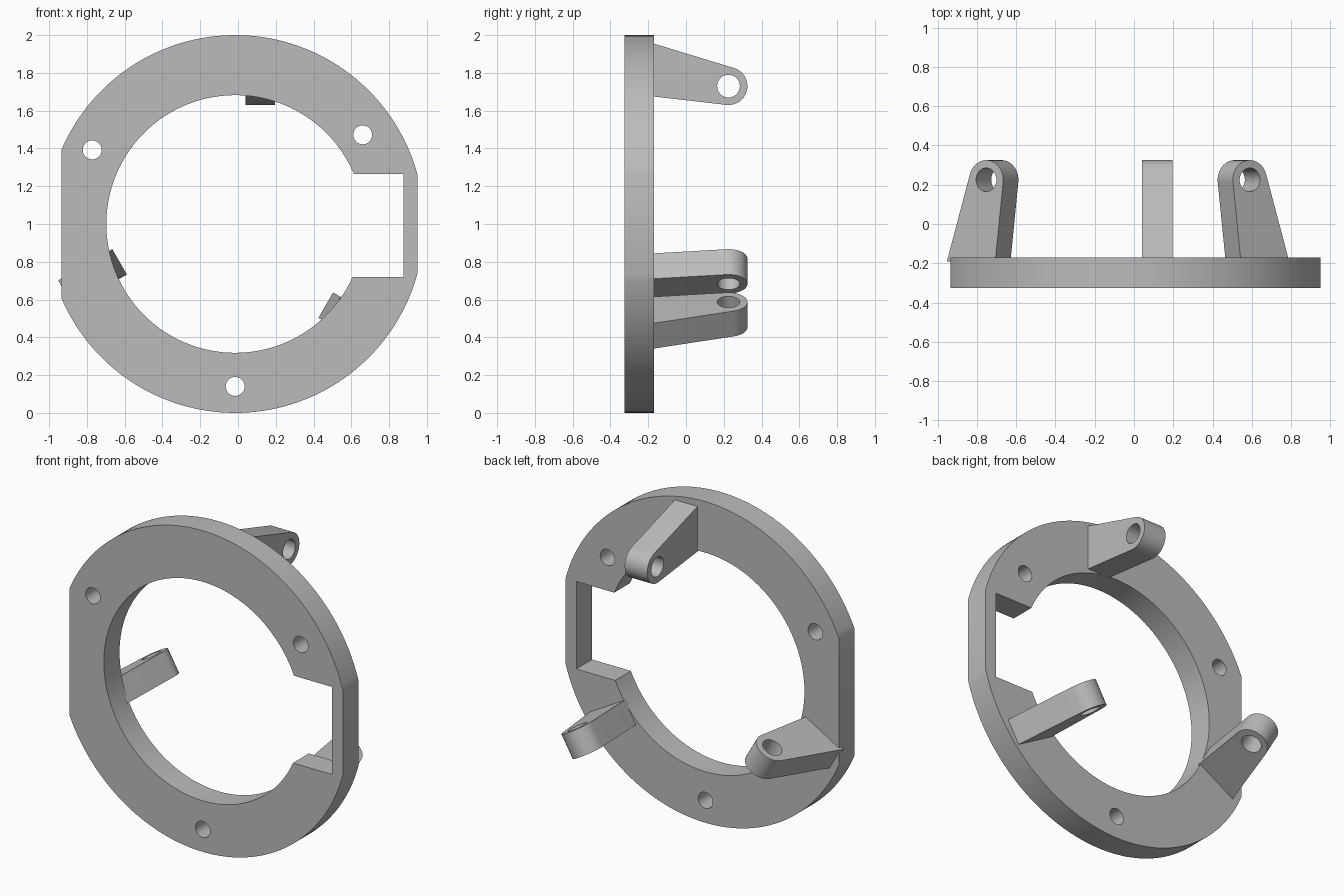
import bpy, bmesh
from math import pi, cos, sin, acos, asin, hypot, atan2, radians
from mathutils import Matrix

cube = bpy.data.objects.get("Cube")
if cube:
    bpy.data.objects.remove(cube, do_unlink=True)

grey = bpy.data.materials.new("plain grey")
grey.use_nodes = True
grey.diffuse_color = (0.5, 0.5, 0.5, 1)
grey.node_tree.nodes["Principled BSDF"].inputs["Base Color"].default_value = (0.5, 0.5, 0.5, 1)


def arc(cx, cy, r, a, b, n):
    return [(cx + r * cos(a + (b - a) * i / n), cy + r * sin(a + (b - a) * i / n))
            for i in range(n + 1)]


def hole(cx, cy, r):
    return arc(cx, cy, r, 0, 2 * pi, 40)[:-1]


def plate(name, outlines, thickness, matrix):
    """Extrude filled 2D outlines (inner ones become holes) into a mesh."""
    curve = bpy.data.curves.new(name, 'CURVE')
    curve.dimensions = '2D'
    curve.fill_mode = 'BOTH'
    curve.extrude = thickness / 2
    for pts in outlines:
        s = curve.splines.new('POLY')
        s.points.add(len(pts) - 1)
        for p, (x, y) in zip(s.points, pts):
            p.co = (x, y, 0, 1)
        s.use_cyclic_u = True
    obj = bpy.data.objects.new(name, curve)
    bpy.context.collection.objects.link(obj)
    bpy.ops.object.select_all(action='DESELECT')
    obj.select_set(True)
    bpy.context.view_layer.objects.active = obj
    bpy.ops.object.convert(target='MESH')
    obj = bpy.context.view_layer.objects.active
    bm = bmesh.new()
    bm.from_mesh(obj.data)
    bmesh.ops.remove_doubles(bm, verts=bm.verts, dist=1e-5)
    bmesh.ops.recalc_face_normals(bm, faces=bm.faces)
    bm.to_mesh(obj.data)
    bm.free()
    obj.data.materials.clear()
    obj.data.materials.append(grey)
    obj.matrix_world = matrix
    bpy.ops.object.shade_smooth_by_angle(angle=radians(30))
    return obj


CENTRE = Matrix.Translation((-0.015, 0, 1))

# Ring: round outside with two flats, round opening with a square notch
right, left = acos(0.965), pi - acos(0.92)
outer = arc(0, 0, 1, right, left, 64) + arc(0, 0, 1, -left, -right, 64)
R, top, bottom, depth = 0.682, 0.265, -0.28, 0.89
inner = arc(0, 0, R, asin(top / R), 2 * pi + asin(bottom / R), 110)
inner += [(depth, bottom), (depth, top)]
bolts = [hole(x, z, 0.05) for x, z in ((-0.757, 0.392), (0.675, 0.472), (0, -0.86))]
plate("mounting_ring", [outer, inner] + bolts, 0.155,
      CENTRE @ Matrix.Translation((0, -0.2475, 0)) @ Matrix.Rotation(pi / 2, 4, 'X'))

# Lugs: tapered tabs with a rounded, drilled end, spaced evenly round the ring
tip = (0.225, 0.73)
lug = [(-0.19, 0.677)] + arc(*tip, 0.1, radians(-96.6), radians(73), 28) + [(-0.19, 0.961)]
axes = Matrix(((0, 0, 1, 0.1325), (1, 0, 0, 0), (0, 1, 0, 0), (0, 0, 0, 1)))
for name, angle in (("top_lug", 0), ("left_lug", 120), ("right_lug", 240)):
    plate(name, [lug, hole(*tip, 0.06)], 0.155,
          CENTRE @ Matrix.Rotation(radians(angle), 4, 'Y') @ axes)
